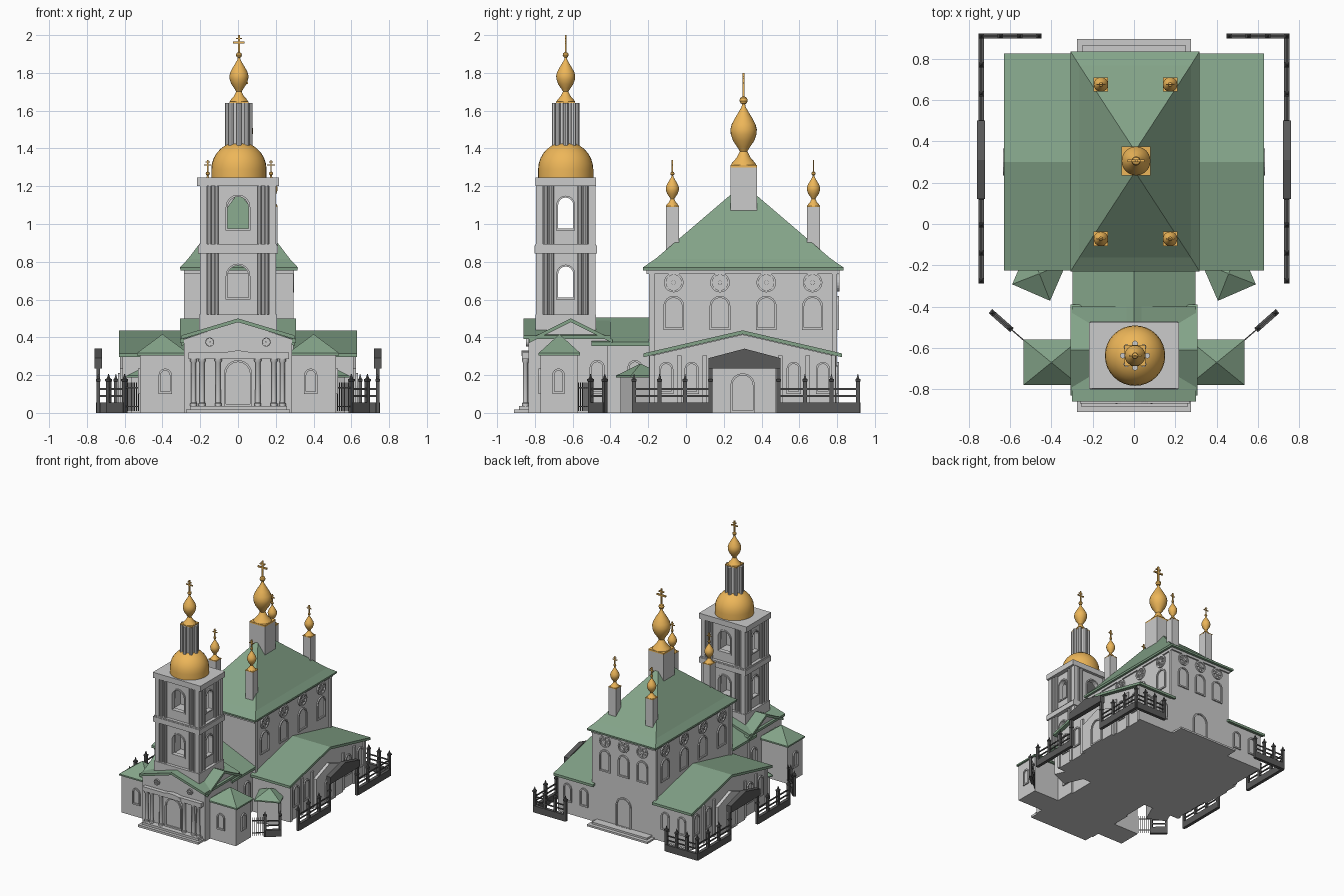
import bpy, bmesh
from math import sin, cos, pi, radians
from mathutils import Matrix, Vector

if "Cube" in bpy.data.objects:
    bpy.data.objects.remove(bpy.data.objects["Cube"])

def material(name, rgb):
    m = bpy.data.materials.new(name)
    m.diffuse_color = (*rgb, 1)
    m.use_nodes = True
    m.node_tree.nodes["Principled BSDF"].inputs["Base Color"].default_value = m.diffuse_color
    return m
GREEN = material("green_roof", (0.23, 0.37, 0.25))
GOLD = material("gold", (0.85, 0.47, 0.1))
DARK = material("dark_iron", (0.1, 0.1, 0.1))

def mesh(name, verts, faces, mat=None, smooth=False):
    me = bpy.data.meshes.new(name)
    bm = bmesh.new()
    vs = [bm.verts.new(v) for v in verts]
    for f in faces:
        bm.faces.new([vs[i] for i in f])
    bmesh.ops.recalc_face_normals(bm, faces=bm.faces)
    bm.to_mesh(me)
    bm.free()
    ob = bpy.data.objects.new(name, me)
    bpy.context.collection.objects.link(ob)
    if mat:
        me.materials.append(mat)
    if smooth:
        bpy.context.view_layer.objects.active = ob
        ob.select_set(True)
        bpy.ops.object.shade_smooth_by_angle(angle=radians(35))
        ob.select_set(False)
    return ob

def loft(name, rings, mat=None, smooth=False):
    n = len(rings[0])
    faces = [(k*n+i, k*n+(i+1) % n, (k+1)*n+(i+1) % n, (k+1)*n+i)
             for k in range(len(rings)-1) for i in range(n)]
    faces += [tuple(range(n)), tuple(range((len(rings)-1)*n, len(rings)*n))]
    return mesh(name, [v for r in rings for v in r], faces, mat, smooth)

def place(x, y, angle=0):
    # wall frame: local x runs along the wall, local -y points out of it
    return Matrix.Translation((x, y, 0)) @ Matrix.Rotation(radians(angle), 4, 'Z')

def prism(name, pts, d0, d1, M=Matrix(), mat=None):
    return loft(name, [[M @ Vector((u, -d, z)) for u, z in pts] for d in (d0, d1)], mat)

def box(name, x0, x1, y0, y1, z0, z1, mat=None, M=Matrix()):
    return prism(name, [(x0, z0), (x1, z0), (x1, z1), (x0, z1)], -y1, -y0, M, mat)

def rect(x, y, hx, hy, z):
    return [(x-hx, y-hy, z), (x+hx, y-hy, z), (x+hx, y+hy, z), (x-hx, y+hy, z)]

def lathe(name, x, y, prof, mat=None, n=24):
    return loft(name, [[(x+r*cos(2*pi*i/n), y+r*sin(2*pi*i/n), z) for i in range(n)]
                       for r, z in prof], mat, True)

def arch(w, z0, z1, n=8):
    h = w/2
    return [(-h, z0), (h, z0)] + [(h*cos(pi*i/n), z1-h+h*sin(pi*i/n)) for i in range(n+1)]

def band(name, outer, inner, d, M):
    n = len(outer)
    vs = [M @ Vector((u, -e, z)) for ring, e in ((outer, -.003), (outer, d), (inner, d), (inner, -.003))
          for u, z in ring]
    mesh(name, vs, [(k*n+i, k*n+(i+1) % n, ((k+1) % 4)*n+(i+1) % n, ((k+1) % 4)*n+i)
                    for k in range(4) for i in range(n)])

def window(name, M, w, z0, z1):
    band(name + "_frame", arch(w, z0, z1), arch(w-.022, z0+.012, z1-.011), .01, M)

def rosette(name, M, z, r):
    circ = lambda q: [(q*cos(pi*i/10), z+q*sin(pi*i/10)) for i in range(20)]
    band(name + "_ring", circ(r), circ(r*.78), .012, M)
    prism(name + "_hub", circ(r*.22), -.003, .01, M)
    for k in range(8):
        c, s = cos(k*pi/4), sin(k*pi/4)
        pts = [(a*r*c-b*r*s, z+a*r*s+b*r*c) for a, b in ((.2, -.06), (.8, -.1), (.8, .1), (.2, .06))]
        prism(name + "_spoke", pts, -.003, .007, M)

def gable_roof(name, h, e, a, d0, d1, M, mat=GREEN, t=.02):
    prism(name, [(-h, e), (0, a), (h, e), (h, e-t), (0, a-t), (-h, e-t)], d0, d1, M, mat)

def gable_wall(name, h, e, a, d0, d1, M):
    prism(name, [(-h, 0), (h, 0), (h, e), (0, a), (-h, e)], d0, d1, M)

def cupola(name, x, y, z, s):
    # square foot, flared skirt, onion, ball and cross
    r = .07*s
    box(name + "_foot", x-r, x+r, y-r, y+r, z, z+.012*s, GOLD)
    prof = [(.069, .01), (.06, .025), (.036, .052), (.02, .085), (.034, .108), (.056, .14), (.068, .175),
            (.07, .2), (.063, .228), (.045, .262), (.025, .295), (.011, .32), (.008, .335)]
    prof += [(.016, .338), (.022, .352), (.018, .367), (.004, .376)]
    lathe(name + "_onion", x, y, [(a*s, z+b*s) for a, b in prof], GOLD)
    w = max(.006*s, .0035)
    for u, z0, z1 in ((w, .36, .5), (.042*s, .44, .452), (.022*s, .47, .48)):
        box(name + "_cross", x-u, x+u, y-w, y+w, z+z0*s, z+z1*s, GOLD)

# main church block
box("main_walls", -.275, .285, -.196, .8, 0, .765)
box("main_cornice", -.287, .297, -.208, .812, .735, .765)
loft("main_roof", [rect(.005, .303, hx, hy, z) for hx, hy, z in
     ((.31, .53, .755), (.312, .532, .77), (.27, .465, .815), (.003, .055, 1.165))], GREEN)
box("main_drum", -.06, .08, .235, .375, 1.05, 1.3)
cupola("main_cupola", .01, .305, 1.3, 1)
for x in (-.16, .175):
    for y in (-.072, .675):
        box("corner_drum", x-.034, x+.034, y-.034, y+.034, .85, 1.09)
        cupola("corner_cupola", x, y, 1.09, .5)
for x, a in ((.285, 90), (-.275, -90)):
    for y in (-.065, .18, .425, .67):
        window("main_side_window", place(x, y, a), .11, .44, .62)
        rosette("main_side_rosette", place(x, y, a), .69, .052)
    for y in (-.182, .786):
        box("main_pilaster", -.014, .014, -.01, .01, 0, .74, None, place(x, y, a))
for x in (-.165, .005, .175):
    window("main_back_window", place(x, .8, 180), .1, .44, .62)
    rosette("main_back_rosette", place(x, .8, 180), .69, .048)
window("main_back_door", place(.005, .8, 180), .14, .02, .27)
box("back_step_lower", -.275, .275, .79, .895, 0, .015)
box("back_step_upper", -.25, .25, .79, .865, .015, .03)

# side aisles, ridge running across
for s, a in ((1, 90), (-1, -90)):
    M = place(0, .3, a)
    gable_wall("aisle_walls", .495, .3, .415, .2, .6, M)
    gable_roof("aisle_roof", .525, .315, .437, .27, .63, M)
    for u in (-.405, -.27, .27, .425):
        window("aisle_window", place(s*.6, .3+u, a), .075, .1, .27)
    for u in (-.48, -.335, -.2, .2, .345, .48):
        box("aisle_pilaster", u-.012, u+.012, -.612, -.59, 0, .305, None, M)
    gable_wall("porch_wall", .175, .235, .3, .59, .625, M)
    window("porch_door", place(s*.625, .3, a), .13, 0, .21)
    for x in (.37, .52):
        window("aisle_back_window", place(s*x, .795, 180), .075, .1, .25)

# refectory and vestibule with crossing gables
gable_wall("refectory_walls", .27, .37, .49, .15, .5, Matrix())
gable_roof("refectory_roof", .298, .375, .505, .19, .5, Matrix())
gable_wall("vestibule_walls", .285, .39, .485, .42, .835, Matrix())
gable_roof("vestibule_roof", .3, .41, .5, .4, .86, Matrix())
for s, a in ((1, 90), (-1, -90)):
    M = place(0, -.61, a)
    gable_wall("cross_gable_wall", .195, .39, .48, 0, .285, M)
    gable_roof("cross_gable_roof", .22, .39, .5, 0, .307, M)
    window("refectory_window", place(s*.27, -.27, a), .08, .1, .28)
    window("vestibule_window", place(s*.285, -.47, a), .08, .1, .28)
    rosette("vestibule_round_window", place(s*.15, -.835), .375, .024)

# entrance portico
box("portico_step_lower", -.275, .275, -.91, -.8, 0, .018)
box("portico_step_upper", -.255, .26, -.885, -.8, .018, .036)
box("portico_entablature", -.262, .27, -.868, -.8, .285, .32)
prism("portico_pediment", [(.09*cos(pi*i/8), .3+.03*sin(pi*i/8)) for i in range(9)], .8, .872)
window("portico_door", place(0, -.835), .15, .036, .28)
for x in (-.235, -.19, -.105, .105, .19, .235):
    lathe("portico_column", x, -.85, [(.018, .03), (.018, .05), (.014, .055), (.013, .265),
          (.019, .275), (.019, .29)], n=12)

# front wings with pyramid roofs, and turned side chapels
for s, a in ((1, 90), (-1, -90)):
    x = s*.4
    box("wing_walls", x-.12, x+.12, -.77, -.575, 0, .315)
    loft("wing_roof", [rect(x, -.67, h*.135, h*.11, z) for h, z in ((1, .305), (1, .317), (.02, .415))], GREEN)
    window("wing_window", place(s*.385, -.77), .07, .1, .235)
    window("wing_side_window", place(s*.52, -.675, a), .065, .1, .235)
    M = place(s*.458, -.24, 23.5*s)
    box("chapel_walls", -.082, .082, -.082, .082, 0, .195, None, M)
    loft("chapel_roof", [[M @ Vector(v) for v in rect(0, 0, h, h, z)]
         for h, z in ((.1, .187), (.1, .197), (.002, .26))], GREEN)

# bell tower: hollow core with arched openings
TY = -.637
core = box("tower_core", -.18, .18, TY-.136, TY+.136, .4, 1.21)
cutters = [box("cut", -.15, .15, TY-.106, TY+.106, z, z+.29) for z in (.53, .9)]
for z in (.61, .975):
    cutters += [prism("cut", arch(.11, z, z+.17), -.3, .3, place(0, TY)),
                prism("cut", arch(.08, z, z+.165), -.3, .3, place(0, TY, 90))]
bpy.context.view_layer.objects.active = core
for c in cutters:
    m = core.modifiers.new("opening", 'BOOLEAN')
    m.operation, m.object, m.solver = 'DIFFERENCE', c, 'EXACT'
    bpy.ops.object.modifier_apply(modifier=m.name)
    bpy.data.objects.remove(c)
for z in (.61, .975):
    for a, d, w, h in ((0, .136, .11, .17), (90, .18, .08, .165)):
        for b in (a, a+180):
            M = place(0, TY, b) @ Matrix.Translation((0, -d, 0))
            band("tower_opening_frame", arch(w+.02, z-.01, z+h+.01), arch(w, z, z+h), .008, M)
for z0, z1 in ((.4, .85), (.88, 1.21)):
    for s in (1, -1):
        for t in (1, -1):
            box("tower_corner_pier", s*.182-.018, s*.182+.018, TY+t*.139-.018, TY+t*.139+.018, z0, z1)
            for u, v in ((.15, .141), (.115, .141), (.185, .105), (.185, .075)):
                lathe("tower_column", s*u, TY+t*v, [(.013, z0), (.013, z1)], n=10)
    box("tower_base_band", -.206, .206, TY-.161, TY+.161, z0, max(z0+.015, .52 if z0 < .5 else 0))
box("tower_ledge", -.213, .213, TY-.165, TY+.165, .843, .885)
box("tower_top_slab", -.217, .217, TY-.16, TY+.16, 1.2, 1.245)
lathe("tower_dome", .005, TY, [(.146, 1.245), (.146, 1.29)] + [(.146*cos(radians(t)), 1.29+.145*sin(radians(t)))
      for t in range(12, 85, 12)] + [(.005, 1.435)], GOLD, 32)
lathe("lantern_core", .005, TY, [(.056, 1.41), (.056, 1.64)], n=8)
for k in range(8):
    lathe("lantern_column", .005+.059*cos(k*pi/4), TY+.059*sin(k*pi/4), [(.014, 1.4), (.014, 1.64)], n=8)
cupola("tower_cupola", .005, TY, 1.64, .72)

# fence, gate canopies and front wickets
def fence(p, q, n):
    p, q = Vector(p), Vector(q)
    L, ang = (q-p).length, (q-p).angle_signed(Vector((1, 0)))
    M = Matrix.Translation((*p, 0)) @ Matrix.Rotation(ang, 4, 'Z')
    box("fence_base", 0, L, -.013, .013, 0, .055, DARK, M)
    for z in (.085, .122):
        box("fence_rail", 0, L, -.004, .004, z, z+.009, DARK, M)
    for i in range(n+1):
        u = L*i/n
        loft("fence_post", [[M @ Vector(v) for v in rect(u, 0, h, h, z)] for h, z in
             ((.01, 0), (.01, .165), (.013, .168), (.013, .178), (.007, .182), (.001, .207))], DARK)

for s, a in ((1, 90), (-1, -90)):
    x = s*.74
    fence((x, -.275), (x, .13), 3)
    fence((x, .49), (x, .91), 3)
    fence((x, .91), (s*.46, .91), 3)
    prism("gate_canopy", [(-.19, .235), (.19, .235), (.19, .29), (0, .34), (-.19, .29)], -.02, .02,
          place(x, .31, a), DARK)
    for y in (.13, .49):
        box("gate_post", x-.01, x+.01, y-.01, y+.01, 0, .24, DARK)
    fence((s*.6, -.505), (s*.685, -.43), 1)
    M = place(s*.525, -.57, 41 if s > 0 else 139)
    for i in range(7):
        box("wicket_bar", .015*i, .015*i+.004, -.002, .002, .01, .16, DARK, M)
    for z in (.03, .13):
        box("wicket_rail", 0, .1, -.003, .003, z, z+.007, DARK, M)
